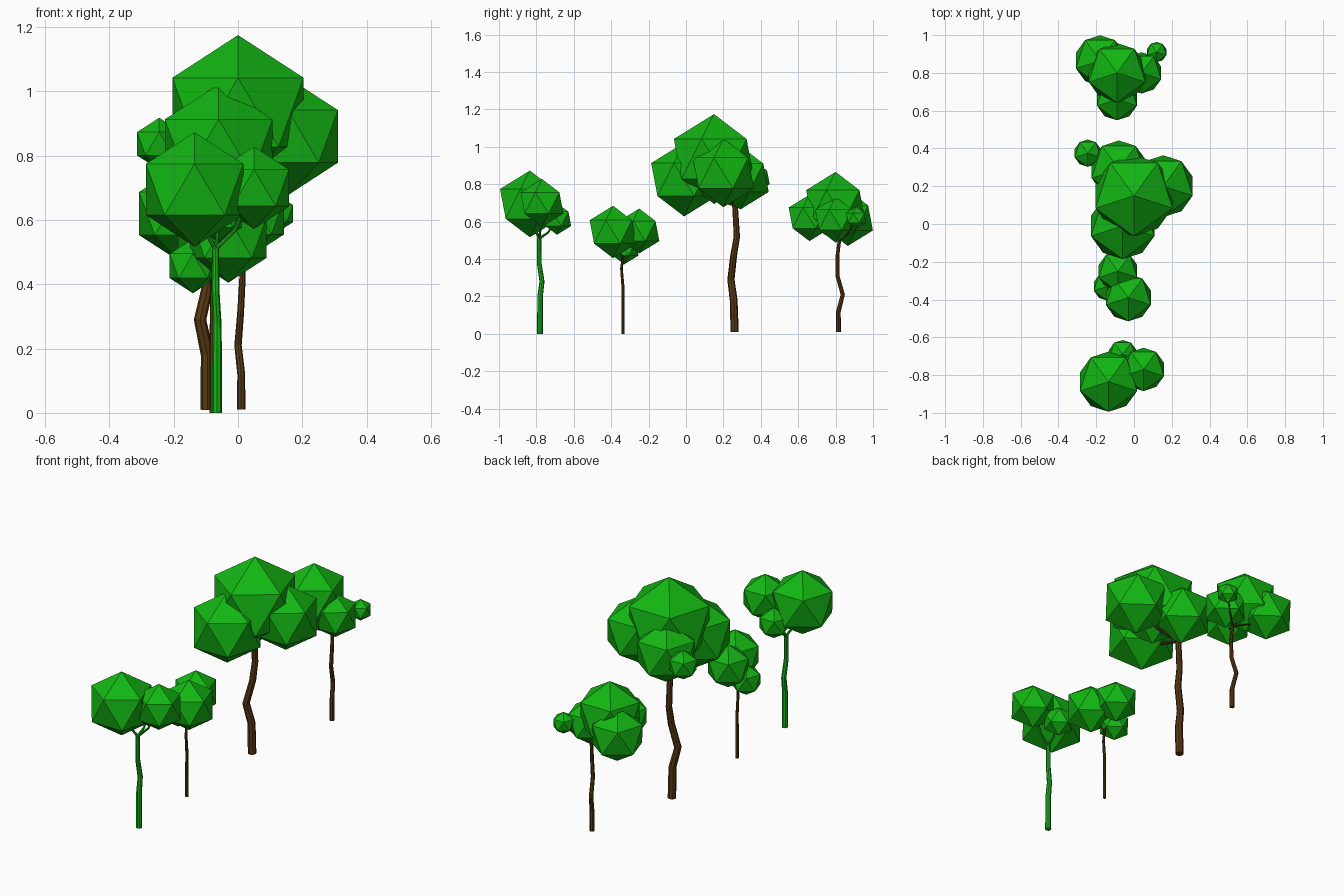
import bpy
import math
from mathutils import Vector

old = bpy.data.objects.get("Cube")
if old:
    bpy.data.objects.remove(old, do_unlink=True)


def make_material(name, color):
    mat = bpy.data.materials.new(name)
    mat.use_nodes = True
    mat.diffuse_color = color
    bsdf = next(n for n in mat.node_tree.nodes if n.type == 'BSDF_PRINCIPLED')
    bsdf.inputs["Base Color"].default_value = color
    return mat


leaf = make_material("leaf green", (0.006, 0.47, 0.006, 1))
bark = make_material("bark brown", (0.1, 0.042, 0.007, 1))


def tube(name, points, radius, end_radius, mat):
    """Tapered eight-sided limb through the given points."""
    curve = bpy.data.curves.new(name, 'CURVE')
    curve.dimensions = '3D'
    curve.bevel_depth = 1
    curve.bevel_resolution = 2
    curve.use_fill_caps = True
    spline = curve.splines.new('POLY')
    spline.points.add(len(points) - 1)
    for i, (point, co) in enumerate(zip(spline.points, points)):
        t = i / (len(points) - 1)
        point.co = (*co, 1)
        point.radius = radius + (end_radius - radius) * t
    spline.use_smooth = False
    curve.materials.append(mat)
    obj = bpy.data.objects.new(name, curve)
    bpy.context.collection.objects.link(obj)
    bpy.ops.object.select_all(action='DESELECT')
    obj.select_set(True)
    bpy.context.view_layer.objects.active = obj
    bpy.ops.object.convert(target='MESH')


def foliage(name, center, radius):
    """Faceted ball of leaves, one upper corner facing the front."""
    bpy.ops.mesh.primitive_ico_sphere_add(
        subdivisions=1, radius=radius, location=center,
        rotation=(0, 0, math.radians(-18)))
    obj = bpy.context.object
    obj.name = name
    obj.data.materials.append(leaf)


def tree(name, trunk, radius, mat, balls):
    """Crooked trunk, with a bent branch into every foliage ball."""
    tube(name + "_trunk", trunk, radius, radius * 0.7, mat)
    top = Vector(trunk[-1])
    for i, (x, y, z, r) in enumerate(balls, 1):
        center = Vector((x, y, z))
        foliage(f"{name}_foliage_{i}", center, r)
        bend = top.lerp(center, 0.5)
        bend.z = top.z + (center.z - top.z) * 0.3
        tube(f"{name}_branch_{i}", [top, bend, center],
             radius * 0.45, radius * 0.25, mat)


# Green-stemmed tree at the front
tree("front_tree",
     [(-0.065, -0.78, 0), (-0.065, -0.78, 0.2), (-0.065, -0.77, 0.28),
      (-0.07, -0.785, 0.38), (-0.07, -0.785, 0.51)],
     0.016, leaf,
     [(-0.135, -0.835, 0.695, 0.178), (0.05, -0.77, 0.7, 0.128),
      (-0.06, -0.69, 0.615, 0.085)])

# Small slender tree
tree("small_tree",
     [(-0.08, -0.337, 0), (-0.08, -0.337, 0.25),
      (-0.08, -0.345, 0.35), (-0.08, -0.337, 0.41)],
     0.009, bark,
     [(-0.03, -0.39, 0.545, 0.14), (-0.085, -0.25, 0.55, 0.12),
      (-0.14, -0.33, 0.457, 0.085)])

# Large tree
tree("large_tree",
     [(-0.095, 0.26, 0.01), (-0.095, 0.255, 0.18), (-0.118, 0.24, 0.29),
      (-0.088, 0.255, 0.42), (-0.085, 0.272, 0.52), (-0.085, 0.262, 0.69)],
     0.022, bark,
     [(0, 0.15, 0.935, 0.24), (0.155, 0.2, 0.86, 0.183),
      (-0.06, -0.01, 0.825, 0.197), (-0.08, 0.29, 0.835, 0.17),
      (-0.245, 0.375, 0.837, 0.081)])

# Tree at the back
tree("back_tree",
     [(0.01, 0.815, 0.01), (0.01, 0.815, 0.12), (0, 0.838, 0.21),
      (0.008, 0.81, 0.31), (0.014, 0.81, 0.42), (0.01, 0.82, 0.5)],
     0.013, bark,
     [(-0.09, 0.8, 0.69, 0.176), (-0.18, 0.865, 0.62, 0.15),
      (-0.09, 0.66, 0.62, 0.124), (0.04, 0.8, 0.61, 0.122),
      (0.12, 0.91, 0.62, 0.06)])
